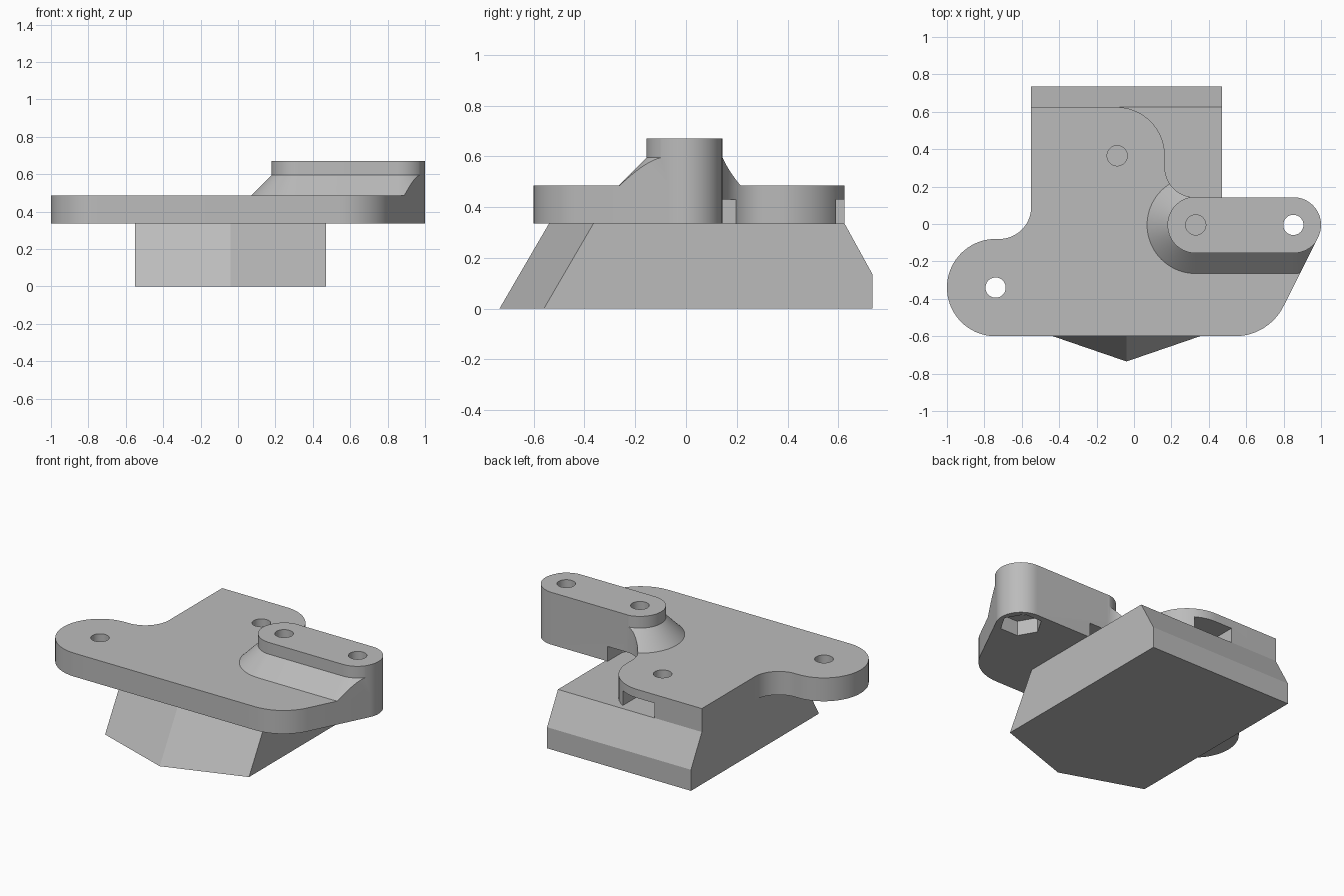
import bpy, bmesh, math

cube = bpy.data.objects.get("Cube")
if cube:
    bpy.data.objects.remove(cube, do_unlink=True)

grey = bpy.data.materials.new("plain grey")
grey.use_nodes = True
grey.diffuse_color = (0.5, 0.5, 0.5, 1)
grey.node_tree.nodes["Principled BSDF"].inputs["Base Color"].default_value = (0.5, 0.5, 0.5, 1)


def loft(name, rings):
    """Closed solid from (outline, height) rings with equal point counts."""
    bm = bmesh.new()
    loops = [[bm.verts.new((x, y, z)) for x, y in pts] for pts, z in rings]
    n = len(loops[0])
    for low, high in zip(loops, loops[1:]):
        for i in range(n):
            j = (i + 1) % n
            bm.faces.new((low[i], low[j], high[j], high[i]))
    bm.faces.new(loops[0][::-1])
    bm.faces.new(loops[-1])
    bmesh.ops.recalc_face_normals(bm, faces=bm.faces)
    mesh = bpy.data.meshes.new(name)
    bm.to_mesh(mesh)
    bm.free()
    mesh.materials.append(grey)
    ob = bpy.data.objects.new(name, mesh)
    bpy.context.collection.objects.link(ob)
    return ob


def arc(cx, cy, r, start, end):
    steps = max(4, int(abs(end - start) / 5))
    angles = [math.radians(start + (end - start) * i / steps) for i in range(steps + 1)]
    return [(cx + r * math.cos(a), cy + r * math.sin(a)) for a in angles]


def select_only(ob):
    bpy.ops.object.select_all(action='DESELECT')
    ob.select_set(True)
    bpy.context.view_layer.objects.active = ob


def boolean(ob, tool, operation):
    mod = ob.modifiers.new("cut", 'BOOLEAN')
    mod.operation = operation
    mod.solver = 'EXACT'
    mod.object = tool
    select_only(ob)
    bpy.ops.object.modifier_apply(modifier=mod.name)


FLOOR, DECK, TOP, NUT = 0.335, 0.485, 0.67, 0.43
END_X, START_X, BOSS_Y, BOSS_R = 0.852, 0.33, -0.005, 0.148


# Wedge base with a pointed, sloping front and a chamfered back
def base_ring(z, back):
    s = 0.195 * z / FLOOR
    return [(-0.55, -0.56 + s), (-0.04, -0.735 + s), (0.47, -0.56 + s),
            (0.47, back), (-0.55, back)], z


loft("base", [base_ring(0, 0.735), base_ring(0.135, 0.735), base_ring(FLOOR, 0.625)])

# Rounded three-lobed plate
outline = (arc(-0.74, -0.34, 0.26, 90, 270)
           + arc(0.54, -0.31, 0.29, -90, -26)
           + arc(END_X, BOSS_Y, BOSS_R, -26, 90)
           + arc(0.325, 0.303, 0.16, 270, 180)
           + arc(-0.095, 0.365, 0.26, 0, 90)
           + [(-0.55, 0.625)]
           + arc(-0.72, 0.09, 0.17, 0, -90)[:-1])
plate = loft("mounting_plate", [(outline, FLOOR), (outline, DECK)])


# Raised boss with a flared foot, trimmed to the plate outline
def slot(r):
    return arc(START_X, BOSS_Y, r, 90, 270) + arc(END_X, BOSS_Y, r, -90, 90)


boss = loft("raised_boss", [(slot(0.27), DECK - 0.01), (slot(BOSS_R + 0.003), 0.595),
                            (slot(BOSS_R + 0.003), TOP)])
trim = loft("trim_helper", [(outline, FLOOR), (outline, 0.9)])
boolean(boss, trim, 'INTERSECT')
cutters = [trim]

# Bolt holes with nut pockets: hexagons in the overhangs, side slots above the base
for x, y, side_slot in [(-0.74, -0.34, False), (END_X, BOSS_Y, False),
                        (-0.09, 0.365, True), (START_X, BOSS_Y, True)]:
    bore = arc(x, y, 0.054, 0, 360)[:-1]
    hole = loft("hole_cutter", [(bore, 0.3), (bore, 0.8)])
    pocket = [(x + 0.125 * math.cos(k * math.pi / 3), y + 0.125 * math.sin(k * math.pi / 3))
              for k in range(6)]
    if side_slot:
        pocket[1], pocket[2] = (x + 0.125, y + 0.4), (x - 0.125, y + 0.4)
    nut = loft("nut_cutter", [(pocket, 0.3), (pocket, NUT)])
    boolean(plate, hole, 'DIFFERENCE')
    boolean(plate, nut, 'DIFFERENCE')
    if x > 0:
        boolean(boss, hole, 'DIFFERENCE')
    cutters += [hole, nut]

for tool in cutters:
    bpy.data.objects.remove(tool, do_unlink=True)

for ob in (plate, boss):
    select_only(ob)
    bpy.ops.object.shade_smooth_by_angle(angle=math.radians(25))
